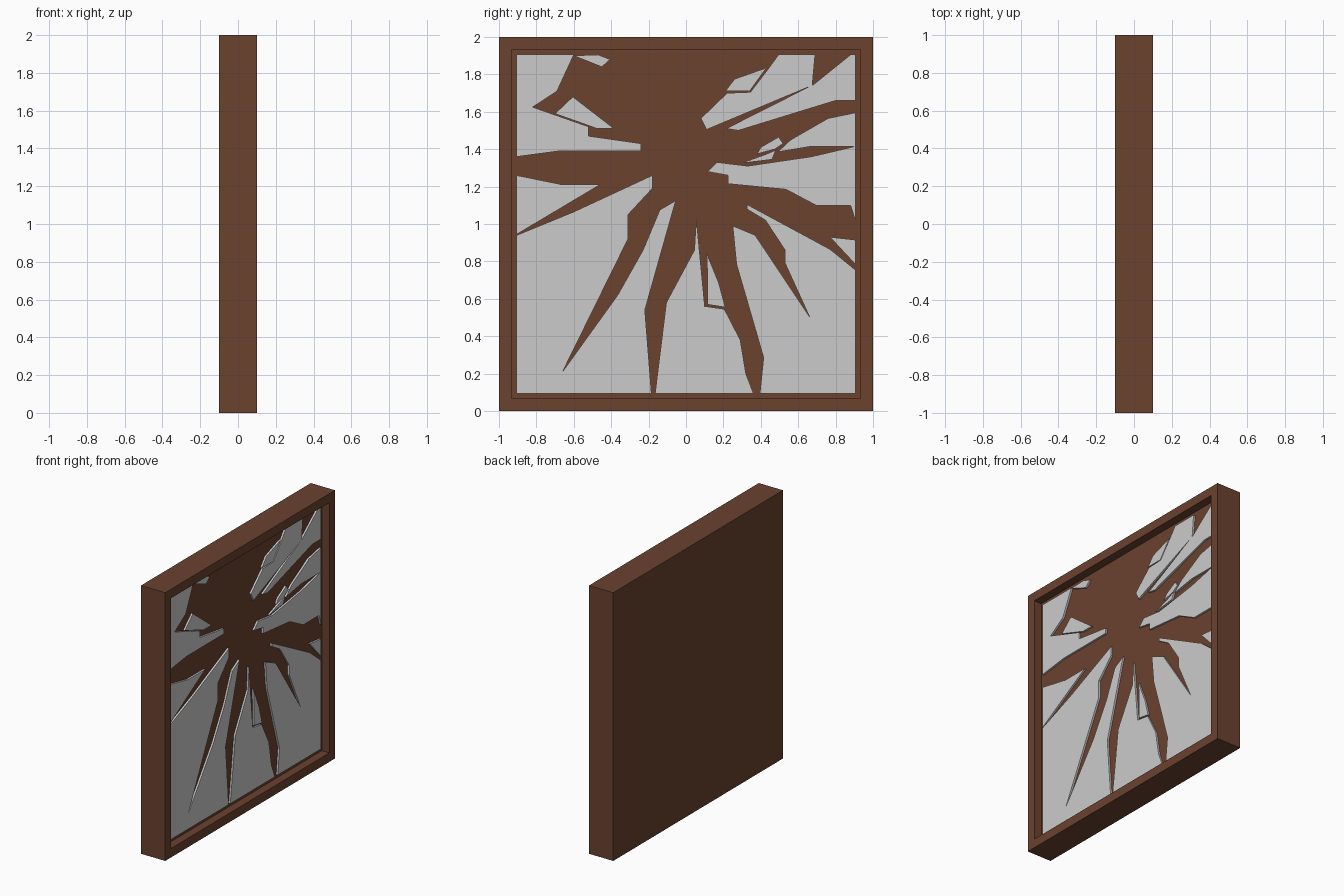
import bpy, bmesh
from mathutils import Vector

if "Cube" in bpy.data.objects:
    bpy.data.objects.remove(bpy.data.objects["Cube"])

IN = 0.905                 # half width of the opening
BOT, TOP = 0.095, 1.905    # opening bottom and top
BACK, FACE = 0.038, 0.052  # backing surface and glass surface

wood = bpy.data.materials.new("brown_wood")
wood.diffuse_color = (0.145, 0.054, 0.028, 1)
wood.use_nodes = True
wood.node_tree.nodes["Principled BSDF"].inputs["Base Color"].default_value = wood.diffuse_color


def finish(bm, name, mat=None):
    bmesh.ops.recalc_face_normals(bm, faces=bm.faces)
    me = bpy.data.meshes.new(name)
    bm.to_mesh(me)
    bm.free()
    ob = bpy.data.objects.new(name, me)
    bpy.context.collection.objects.link(ob)
    if mat:
        me.materials.append(mat)
    return ob


# Frame and backing: a slab with its +x face inset and pushed in
bm = bmesh.new()
bmesh.ops.create_cube(bm, size=1)
for v in bm.verts:
    v.co = Vector((v.co.x * 0.2, v.co.y * 2, v.co.z * 2 + 1))
bm.normal_update()
face = max(bm.faces, key=lambda f: f.calc_center_median().x)
bmesh.ops.inset_individual(bm, faces=[face], thickness=1 - IN)
for v in face.verts:
    v.co.x = 0.1
ret = bmesh.ops.extrude_discrete_faces(bm, faces=[face])
for v in ret["faces"][0].verts:
    v.co.x = BACK
finish(bm, "frame_and_backing", wood)


# Glass shards: outlines in (y, z), extruded to a thin plate
def shard(name, *pts):
    bm = bmesh.new()
    f = bm.faces.new([bm.verts.new((BACK, y, z)) for y, z in pts])
    r = bmesh.ops.extrude_face_region(bm, geom=[f], use_keep_orig=True)
    for g in r["geom"]:
        if isinstance(g, bmesh.types.BMVert):
            g.co.x = FACE
    return finish(bm, name)


# Left side
shard("shard_upper_left", (-IN, TOP), (-.6, TOP), (-.69, 1.71), (-.82, 1.625),
      (-.52, 1.52), (-.52, 1.47), (-.24, 1.43), (-.24, 1.39), (-.68, 1.39), (-IN, 1.36))
shard("chip_top", (-.6, 1.9), (-.45, 1.84), (-.405, 1.88), (-.47, TOP))
shard("chip_upper_left", (-.605, 1.68), (-.385, 1.51), (-.475, 1.51), (-.70, 1.59))
shard("shard_left", (-IN, 1.26), (-.66, 1.21), (-.46, 1.21), (-IN, .945))
shard("shard_lower_left", (-IN, .94), (-.6, 1.065), (-.18, 1.26), (-.18, 1.19),
      (-.31, 1.05), (-.31, .92), (-.66, .21), (-.365, .62), (-.23, .86),
      (-.14, 1.075), (-.055, 1.125), (-.22, .54), (-.185, BOT), (-IN, BOT))

# Bottom
shard("shard_bottom", (-.165, BOT), (-.105, .58), (.045, .86), (.055, 1.03),
      (.1, .56), (.205, .545), (.29, .38), (.32, .2), (.36, BOT))
shard("chip_bottom", (.11, .845), (.175, .685), (.21, .555), (.115, .57), (.115, .735))
shard("shard_lower_right", (.395, BOT), (.415, .285), (.35, .51), (.27, .785),
      (.25, .99), (.37, .94), (.66, .505), (.53, .79), (.53, .86), (.425, 1.02),
      (.325, 1.08), (.325, 1.105), (.77, .865), (IN, .755), (IN, BOT))

# Right side
shard("chip_right", (.77, .93), (IN, .915), (IN, .785))
shard("shard_right", (.115, 1.28), (.165, 1.33), (.33, 1.31), (.67, 1.36), (IN, 1.415),
      (IN, 1.02), (.88, 1.1), (.695, 1.1), (.535, 1.185), (.225, 1.215), (.225, 1.26))
shard("chip_centre_low", (.295, 1.325), (.42, 1.37), (.48, 1.395), (.46, 1.345))
shard("chip_centre_high", (.38, 1.375), (.4, 1.41), (.495, 1.465), (.52, 1.43), (.475, 1.4))
shard("shard_right_upper", (.49, 1.385), (.56, 1.45), (.76, 1.565), (IN, 1.595),
      (IN, 1.415), (.67, 1.415))

# Top right
shard("shard_upper_right", (.08, 1.565), (.22, 1.7), (.345, 1.705), (.44, 1.83),
      (.495, TOP), (.69, TOP), (.675, 1.74), (.88, TOP), (IN, TOP), (IN, 1.66),
      (.8, 1.66), (.28, 1.5), (.215, 1.51), (.66, 1.735), (.11, 1.505))
shard("chip_upper_right", (.21, 1.71), (.26, 1.775), (.43, 1.835), (.34, 1.71))
